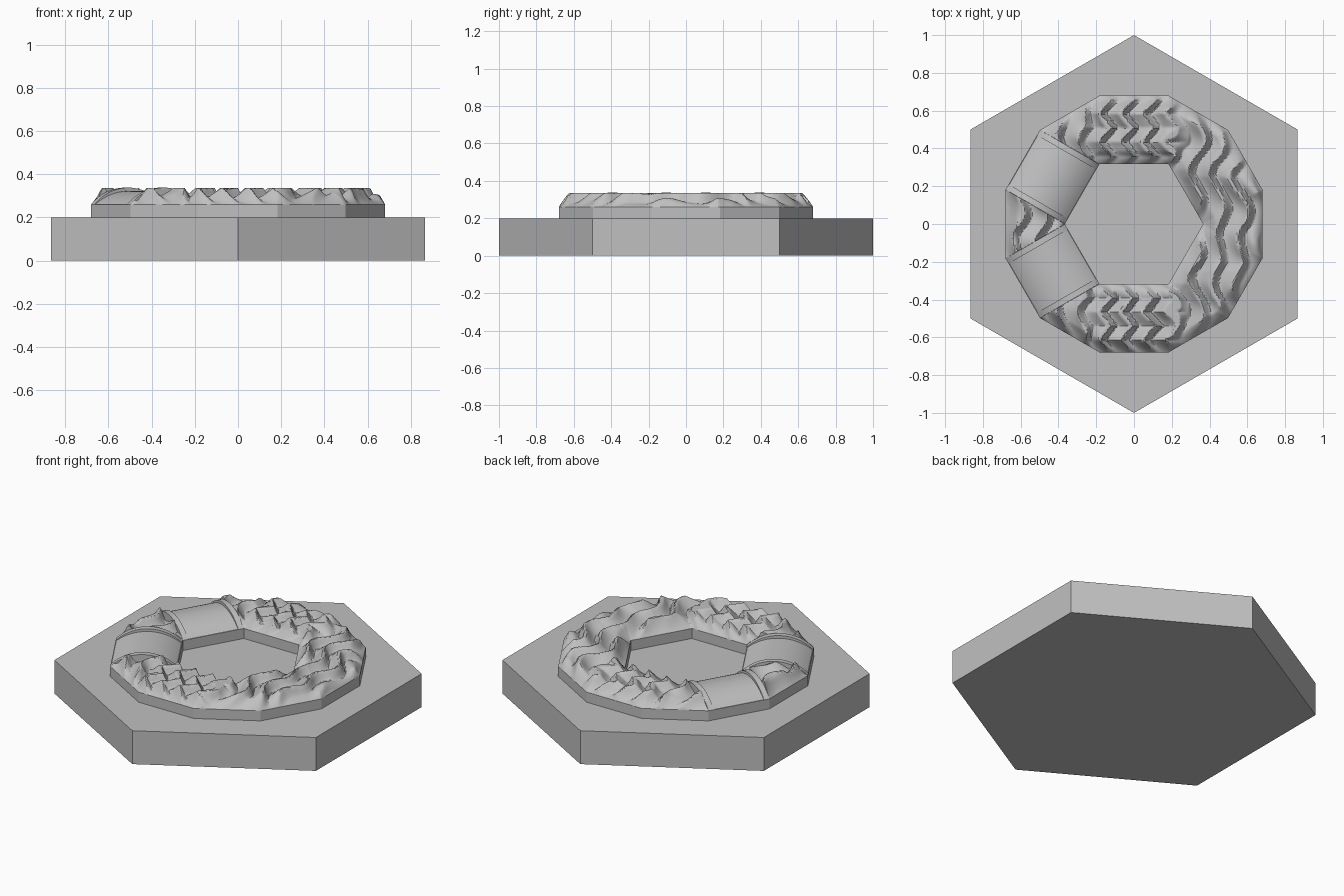
import bpy, bmesh, math
from mathutils import Vector, noise

if "Cube" in bpy.data.objects:
    bpy.data.objects.remove(bpy.data.objects["Cube"])

stone = bpy.data.materials.new("grey stone")
stone.diffuse_color = (0.53, 0.53, 0.53, 1)
stone.use_nodes = True
stone.node_tree.nodes["Principled BSDF"].inputs["Base Color"].default_value = stone.diffuse_color

OUTER, INNER = 0.704, 0.366      # corner radii of the ring
IN_FLAT, OUT_FLAT = 0.317, 0.68  # flat-side radii of the ring
BASE_TOP, RING_TOP, PEAK = 0.2, 0.26, 0.336


def polar(r, deg, z=0.0):
    a = math.radians(deg)
    return Vector((r * math.cos(a), r * math.sin(a), z))


def finish(bm, name, smooth=None):
    bmesh.ops.recalc_face_normals(bm, faces=bm.faces)
    me = bpy.data.meshes.new(name)
    bm.to_mesh(me)
    bm.free()
    me.materials.append(stone)
    ob = bpy.data.objects.new(name, me)
    bpy.context.collection.objects.link(ob)
    if smooth:
        bpy.ops.object.select_all(action='DESELECT')
        ob.select_set(True)
        bpy.context.view_layer.objects.active = ob
        bpy.ops.object.shade_smooth_by_angle(angle=math.radians(smooth))
    return ob


def prism(bm, points, offset):
    face = bm.faces.new([bm.verts.new(p) for p in points])
    ext = bmesh.ops.extrude_face_region(bm, geom=[face], use_keep_orig=True)
    bmesh.ops.translate(bm, vec=offset,
                        verts=[g for g in ext['geom'] if isinstance(g, bmesh.types.BMVert)])


def tile(deg):
    """Inner pair and outer pair of corners; even multiples of 30 are wedges."""
    half = 0 if deg % 60 == 0 else 30
    return (polar(INNER, deg - half), polar(INNER, deg + half),
            polar(OUTER, deg - 15), polar(OUTER, deg + 15))


# Hexagonal base plate
bm = bmesh.new()
prism(bm, [polar(1, 30 + 60 * k) for k in range(6)], (0, 0, BASE_TOP))
finish(bm, "hexagon_base")

# Low ring: twelve-sided outside, six-sided hole
bm = bmesh.new()
for k in range(12):
    i0, i1, o0, o1 = tile(30 * k)
    pts = [i0, o0, o1] + ([i1] if k % 2 else [])
    prism(bm, [p + Vector((0, 0, BASE_TOP)) for p in pts], (0, 0, RING_TOP - BASE_TOP))
bmesh.ops.remove_doubles(bm, verts=bm.verts, dist=1e-4)
inside = [f for f in bm.faces if abs(f.normal.z) < 0.5 and
          any(g is not f and (g.calc_center_median() - f.calc_center_median()).length < 1e-4
              for g in bm.faces)]
# Drop the partitions shared by neighbouring tiles
shared = [f for f in bm.faces if all(len(e.link_faces) > 2 for e in f.edges if
          abs(e.verts[0].co.z - e.verts[1].co.z) < 1e-4) and abs(f.calc_center_median().z - 0.23) < 0.01]
bmesh.ops.delete(bm, geom=list(set(inside + shared)), context='FACES_ONLY')
finish(bm, "ring_slab")


def triangle_wave(t):
    return abs((t % 1.0) * 2 - 1) * 2 - 1


def terrain_height(x, y, v):
    """Wavy saw-tooth ridges running front to back, faded at both rims."""
    side = min(1, max(0, (abs(x) - 0.17) / 0.12))
    zig = 0.032 * triangle_wave(y / 0.15 + 0.1)
    drift = 0.03 * math.sin(y * 21 + x * 5) - 0.2 * abs(abs(y) - 0.25) * (x > 0)
    n = noise.noise(Vector((x * 5, y * 5, 3.1)))
    t = (x + (1 - side) * zig + side * drift + 0.02 * n) / 0.115
    t %= 1.0
    saw = t / 0.68 if t < 0.68 else (1 - t) / 0.32
    low = 0.38 + 0.25 * n
    high = 1.12 + 0.35 * noise.noise(Vector((x * 9, y * 9, 7.7)))
    env = min(1, 6.5 * v * (1 - v))
    h = env * (low + (high - low) * saw ** 1.3)
    return min(PEAK, RING_TOP + 0.078 * max(0, h))


# Carved terrain on every tile except the two vaults
N = 44
bm = bmesh.new()
for deg in range(0, 360, 30):
    if deg in (150, 210):
        continue
    i0, i1, o0, o1 = tile(deg)
    grid = []
    for j in range(N + 1):
        v = j / N
        row = []
        for i in range(N + 1):
            u = i / N
            p = i0.lerp(i1, u).lerp(o0.lerp(o1, u), v)
            row.append(bm.verts.new((p.x, p.y, terrain_height(p.x, p.y, v))))
        grid.append(row)
    for j in range(N):
        for i in range(N):
            bm.faces.new((grid[j][i], grid[j + 1][i], grid[j + 1][i + 1], grid[j][i + 1]))
bmesh.ops.remove_doubles(bm, verts=bm.verts, dist=1e-4)
bmesh.ops.dissolve_degenerate(bm, edges=bm.edges, dist=1e-5)
# Close the cut ends next to the vaults
rim = [e for e in bm.edges if e.is_boundary]
skirt = bmesh.ops.extrude_edge_only(bm, edges=rim)
for g in skirt['geom']:
    if isinstance(g, bmesh.types.BMVert):
        g.co.z = RING_TOP - 0.004
finish(bm, "carved_terrain", 32)


def arch(name, deg, t0, t1, rise, trim=0.0):
    """Low arch spanning the ring radially, extruded along the tangent."""
    d, side = polar(1, deg), polar(1, deg + 90)
    half = (OUT_FLAT - IN_FLAT) / 2 - trim
    mid = (OUT_FLAT + IN_FLAT) / 2
    rad = (half * half + rise * rise) / (2 * rise)
    a_max = math.asin(half / rad)
    pts = []
    for k in range(25):
        a = a_max * (k / 12 - 1)
        z = RING_TOP + rise - rad * (1 - math.cos(a))
        pts.append(d * (mid + rad * math.sin(a)) + side * t0 + Vector((0, 0, z)))
    bm = bmesh.new()
    prism(bm, pts, side * (t1 - t0))
    return finish(bm, name, 30)


# Two barrel vaults with a raised rib at each end
for label, deg in (("back", 150), ("front", 210)):
    arch(label + "_vault", deg, -0.155, 0.155, 0.062, 0.004)
    for s, t in (("a", -0.182), ("b", 0.15)):
        arch(label + "_vault_rib_" + s, deg, t, t + 0.032, 0.078)
